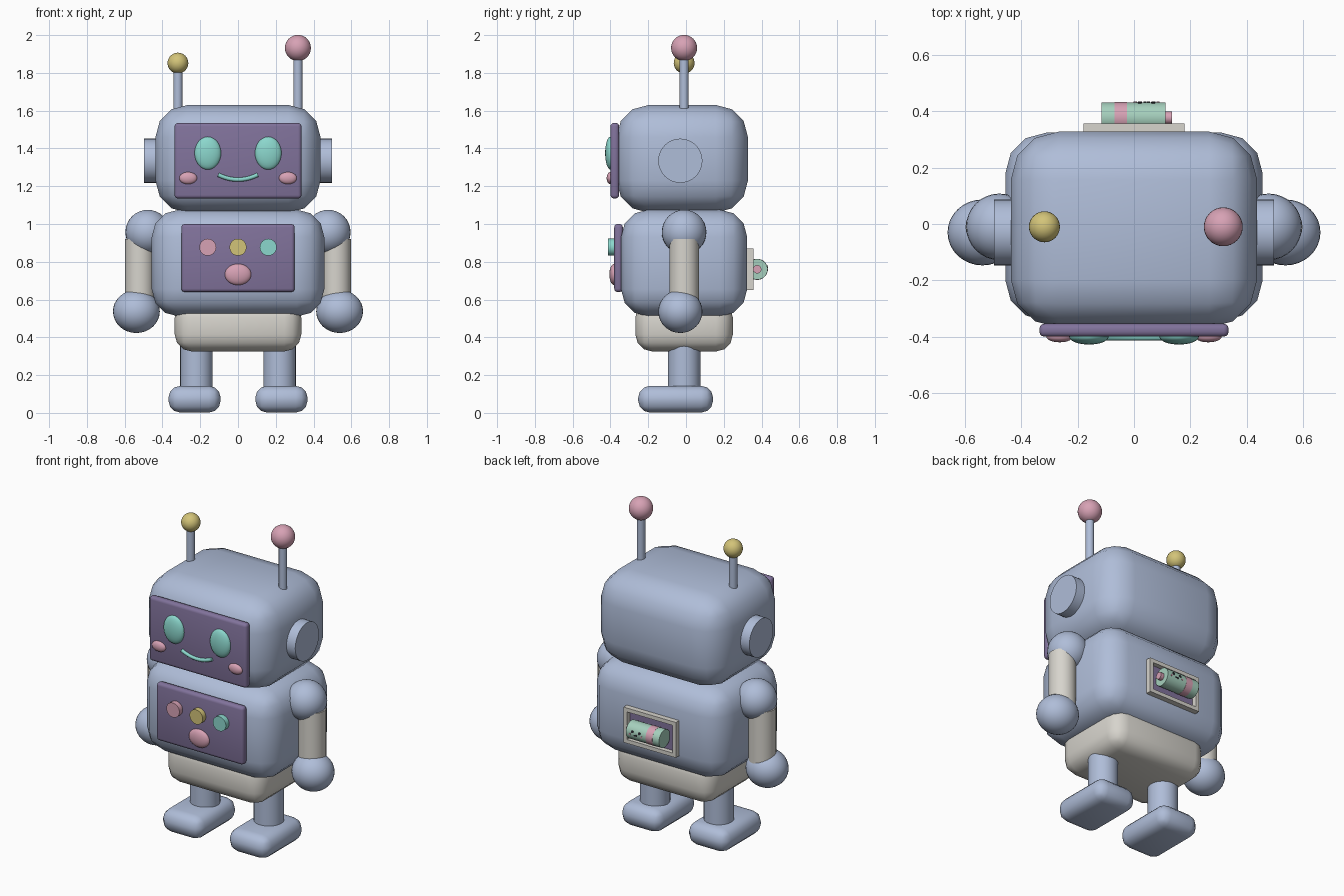
import bpy, bmesh, math
from mathutils import Matrix, Vector

if "Cube" in bpy.data.objects:
    bpy.data.objects.remove(bpy.data.objects["Cube"])


def material(name, r, g, b):
    m = bpy.data.materials.new(name)
    m.use_nodes = True
    m.diffuse_color = (r, g, b, 1)
    m.node_tree.nodes["Principled BSDF"].inputs["Base Color"].default_value = (r, g, b, 1)
    return m


BLUE = material("pale_blue", .43, .51, .69)
CREAM = material("warm_grey", .68, .66, .61)
PURPLE = material("dusky_purple", .22, .17, .33)
TEAL = material("teal", .26, .68, .61)
PINK = material("pink", .68, .36, .46)
YELLOW = material("yellow", .65, .55, .19)
MINT = material("mint", .38, .63, .51)
DARK = material("charcoal", .03, .03, .04)


def finish(name, bm, mat, loc):
    bmesh.ops.recalc_face_normals(bm, faces=bm.faces)
    me = bpy.data.meshes.new(name)
    bm.to_mesh(me)
    bm.free()
    me.materials.append(mat)
    for p in me.polygons:
        p.use_smooth = True
    me.set_sharp_from_angle(angle=math.radians(40))
    ob = bpy.data.objects.new(name, me)
    ob.location = loc
    bpy.context.collection.objects.link(ob)
    return ob


def box(name, mat, loc, half, bevel=0, segments=3):
    bm = bmesh.new()
    bmesh.ops.create_cube(bm, size=2)
    bmesh.ops.scale(bm, vec=half, verts=bm.verts)
    if bevel:
        bmesh.ops.bevel(bm, geom=bm.edges[:], offset=bevel, segments=segments,
                        profile=.5, affect='EDGES')
    return finish(name, bm, mat, loc)


def ball(name, mat, loc, radii):
    bm = bmesh.new()
    bmesh.ops.create_uvsphere(bm, u_segments=32, v_segments=16, radius=1)
    bmesh.ops.scale(bm, vec=radii, verts=bm.verts)
    return finish(name, bm, mat, loc)


def rod(name, mat, start, end, radius):
    a, b = Vector(start), Vector(end)
    bm = bmesh.new()
    bmesh.ops.create_cone(bm, cap_ends=True, segments=32, radius1=radius,
                          radius2=radius, depth=(b - a).length)
    turn = (b - a).to_track_quat('Z', 'Y').to_matrix()
    bmesh.ops.rotate(bm, verts=bm.verts, cent=(0, 0, 0), matrix=turn)
    return finish(name, bm, mat, (a + b) / 2)


# Main masses
box("head", BLUE, (0, -.02, 1.345), (.437, .348, .285), .17)
box("torso", BLUE, (0, -.01, .793), (.457, .334, .283), .145)
box("hips", CREAM, (0, -.01, .46), (.335, .258, .135), .09)

# Screens
box("face_screen", PURPLE, (0, -.377, 1.335), (.336, .023, .2), .018)
box("chest_screen", PURPLE, (0, -.357, .82), (.3, .023, .18), .018)

# Limbs, ears, eyes and cheeks on both sides
for side, s in (("left", 1), ("right", -1)):
    rod(side + "_ear", BLUE, (s * .38, -.03, 1.335), (s * .497, -.03, 1.335), .117)
    ball(side + "_shoulder", BLUE, (s * .478, -.01, .957), (.118, .118, .118))
    rod(side + "_arm", CREAM, (s * .52, -.01, .5), (s * .52, -.01, .92), .078)
    ball(side + "_hand", BLUE, (s * .538, -.03, .537), (.124, .117, .114))
    rod(side + "_leg", BLUE, (s * .22, -.01, .08), (s * .22, -.01, .42), .086)
    box(side + "_foot", BLUE, (s * .23, -.055, .0725), (.138, .198, .0705), .062)
    ball(side + "_eye", TEAL, (s * .16, -.4, 1.375), (.07, .028, .087))
    ball(side + "_cheek", PINK, (s * .264, -.4, 1.243), (.047, .02, .032))

# Smile
curve = bpy.data.curves.new("smile", 'CURVE')
curve.dimensions = '3D'
curve.bevel_depth = .011
curve.use_fill_caps = True
spline = curve.splines.new('POLY')
spline.points.add(16)
for i, p in enumerate(spline.points):
    t = i / 8 - 1
    p.co = (t * .105, -.402, 1.235 + .026 * t * t, 1)
spline.use_smooth = True
curve.materials.append(TEAL)
bpy.context.collection.objects.link(bpy.data.objects.new("smile", curve))

# Chest buttons
for label, x, mat in (("pink", -.16, PINK), ("yellow", 0, YELLOW), ("teal", .16, TEAL)):
    rod(label + "_button", mat, (x, -.36, .877), (x, -.412, .877), .045)
ball("oval_button", PINK, (0, -.38, .733), (.07, .026, .056))

# Antennas
for side, x, z, r, mat in (("left", .317, 1.932, .069, PINK), ("right", -.318, 1.852, .055, YELLOW)):
    rod(side + "_antenna_rod", BLUE, (x, -.01, 1.55), (x, -.01, z), .024)
    ball(side + "_antenna_ball", mat, (x, -.01, z), (r, r, r))

# Back window frame
box("window_back", PURPLE, (0, .322, .76), (.17, .006, .1))
for s in (1, -1):
    box("frame_side", CREAM, (s * .168, .335, .76), (.012, .022, .11))
    box("frame_bar", CREAM, (0, .335, .76 + s * .098), (.18, .022, .012))

# Capsule held in the window
CY, CZ, CR = .377, .76, .055
for name, mat, x0, x1, r in (("capsule_body", MINT, -.024, .112, CR),
                             ("capsule_band", PINK, -.07, -.024, CR + .001),
                             ("capsule_cap", MINT, -.116, -.07, CR),
                             ("capsule_nub", PINK, .1, .135, .022)):
    rod(name, mat, (x0, CY, CZ), (x1, CY, CZ), r)


# Small face on the capsule
def capsule_dot(name, mat, x, angle, r):
    d = Vector((0, math.cos(angle), math.sin(angle)))
    c = Vector((x, CY, CZ)) + d * CR
    rod(name, mat, c - d * .004, c + d * .003, r)


for s in (1, -1):
    capsule_dot("capsule_eye", DARK, .045 + s * .024, .25, .008)
    capsule_dot("capsule_cheek", PINK, .045 + s * .04, -.05, .006)
    capsule_dot("capsule_mouth", DARK, .045 + s * .006, -.08, .005)
